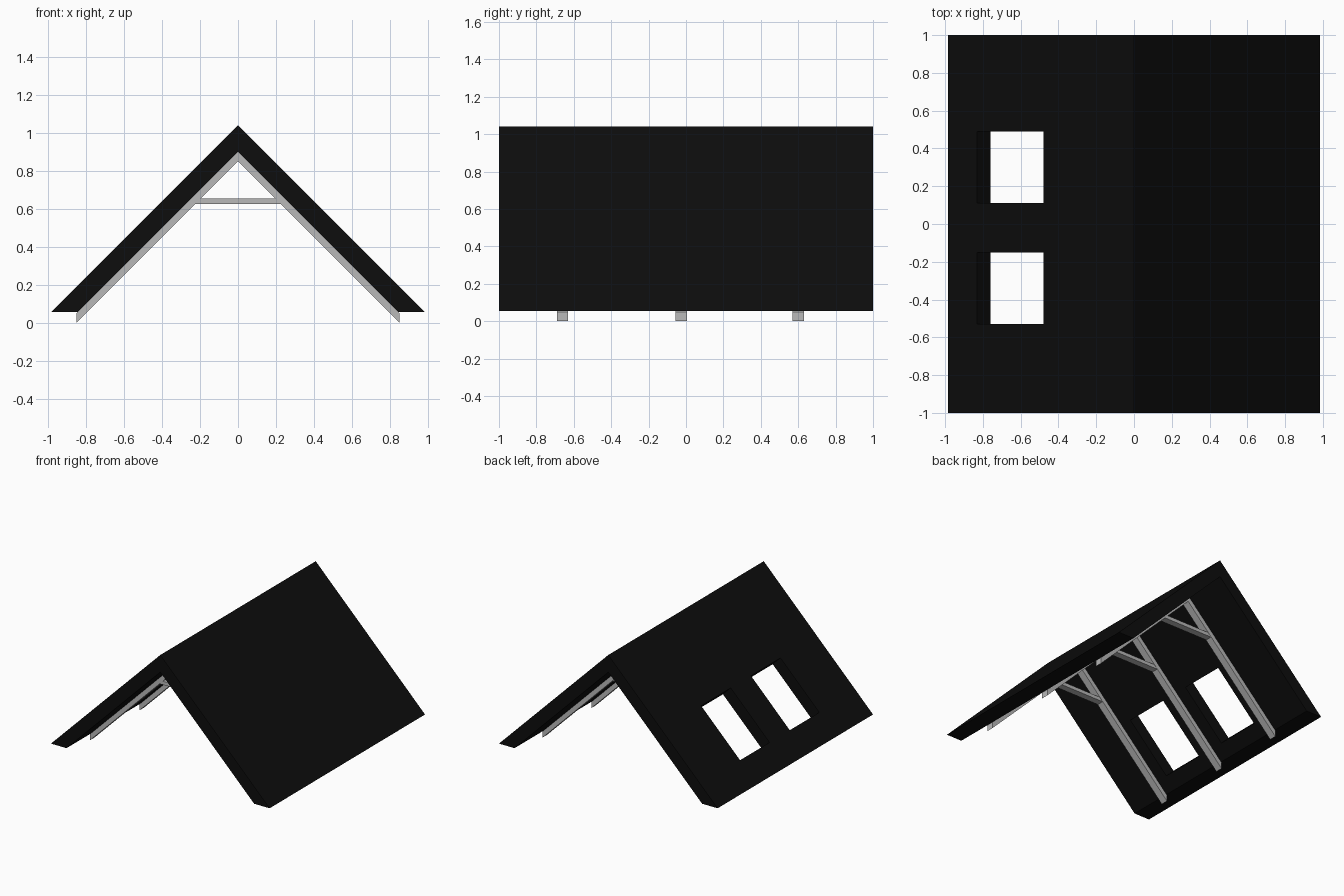
import bpy, bmesh, math

cube = bpy.data.objects.get("Cube")
if cube:
    bpy.data.objects.remove(cube, do_unlink=True)


def material(name, value):
    m = bpy.data.materials.new(name)
    m.use_nodes = True
    color = (value, value, value, 1)
    m.diffuse_color = color
    m.node_tree.nodes["Principled BSDF"].inputs["Base Color"].default_value = color
    return m


roof_black = material("roof_black", 0.004)
beam_grey = material("beam_grey", 0.48)


def extrude_profile(name, profile, y0, y1, mat):
    """Extrude an (x, z) outline from y0 to y1."""
    bm = bmesh.new()
    face = bm.faces.new([bm.verts.new((x, y0, z)) for x, z in profile])
    out = bmesh.ops.extrude_face_region(bm, geom=[face])
    moved = [g for g in out["geom"] if isinstance(g, bmesh.types.BMVert)]
    bmesh.ops.translate(bm, verts=moved, vec=(0, y1 - y0, 0))
    bmesh.ops.recalc_face_normals(bm, faces=bm.faces)
    mesh = bpy.data.meshes.new(name)
    bm.to_mesh(mesh)
    bm.free()
    mesh.materials.append(mat)
    obj = bpy.data.objects.new(name, mesh)
    bpy.context.collection.objects.link(obj)
    return obj


def chevron(top, under, outer, inner):
    """Outline of a 45 degree gable band, from outer eave over the ridge and back."""
    return [(-outer, top - outer), (0, top), (outer, top - outer),
            (inner, under - inner), (0, under), (-inner, under - inner)]


# Roof: thick gable with level eaves
roof = extrude_profile("roof", chevron(1.04, 0.90, 0.985, 0.845), -1, 1, roof_black)

# Skylight openings cut square through one slope
for y in (-0.34, 0.30):
    bpy.ops.mesh.primitive_cube_add(size=1, location=(-0.62, y, 0.35),
                                    rotation=(0, -math.pi / 4, 0))
    cutter = bpy.context.object
    cutter.name = "skylight_cutter"
    cutter.scale = (0.495, 0.38, 0.3)
    cutter.hide_render = True
    cutter.data.materials.append(roof_black)
    bpy.context.view_layer.update()
    mod = roof.modifiers.new("skylight", 'BOOLEAN')
    mod.operation = 'DIFFERENCE'
    mod.solver = 'EXACT'
    mod.object = cutter
    bpy.context.view_layer.objects.active = roof
    bpy.ops.object.modifier_apply(modifier=mod.name)
    bpy.data.objects.remove(cutter, do_unlink=True)

# Trusses: rafter pair with plumb-cut feet, and a collar tie
for label, y in (("front", -0.66), ("middle", -0.025), ("back", 0.60)):
    extrude_profile(label + "_rafters", chevron(0.90, 0.85, 0.85, 0.85),
                    y - 0.03, y + 0.03, beam_grey)
    tie = [(-0.24, 0.626), (0.24, 0.626), (0.24, 0.655), (-0.24, 0.655)]
    extrude_profile(label + "_collar_tie", tie, y - 0.028, y + 0.028, beam_grey)
